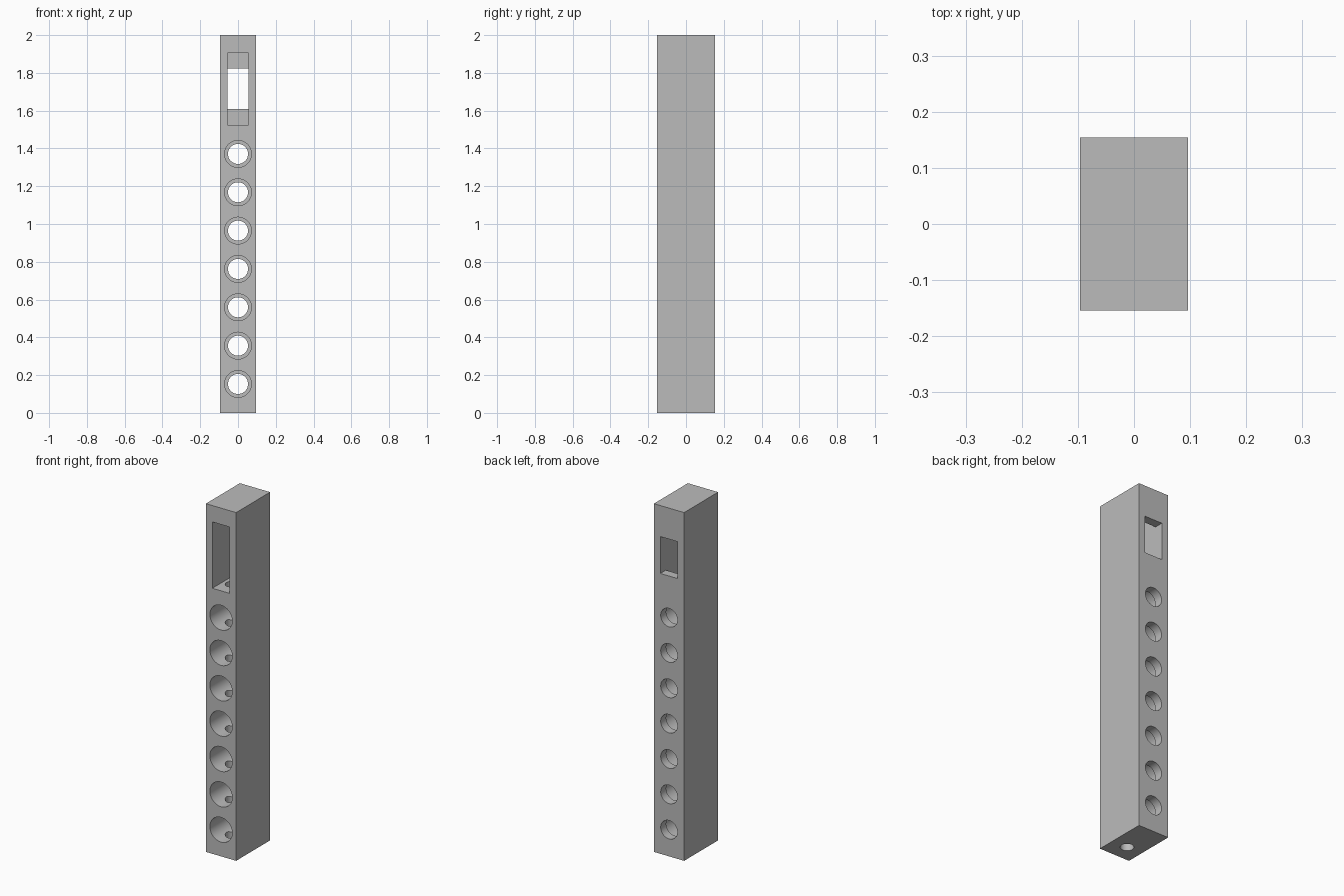
import bpy, math

cube = bpy.data.objects.get("Cube")
if cube:
    bpy.data.objects.remove(cube, do_unlink=True)

W, D, H = 0.192, 0.308, 2.0
STEP_Y = 0.104          # where the wide recesses narrow
FRONT, BACK = -0.3, 0.3


def box(name, x, y0, y1, z0, z1):
    bpy.ops.mesh.primitive_cube_add(size=1, location=(0, (y0 + y1) / 2, (z0 + z1) / 2))
    ob = bpy.context.object
    ob.name = name
    ob.scale = (x, y1 - y0, z1 - z0)
    bpy.ops.object.transform_apply(location=True, rotation=True, scale=True)
    return ob


def cylinder(r, length, loc, along_y=True):
    rot = (math.pi / 2, 0, 0) if along_y else (0, 0, 0)
    bpy.ops.mesh.primitive_cylinder_add(vertices=64, radius=r, depth=length,
                                        location=loc, rotation=rot)
    return bpy.context.object


# Solid bar
bar = box("drilled_bar", W, -D / 2, D / 2, 0, H)

# Stepped slot near the top
cutters = [box("slot_front", 0.11, FRONT, STEP_Y, 1.525, 1.906),
           box("slot_back", 0.11, 0, BACK, 1.61, 1.822)]

# Row of counterbored holes
for i in range(7):
    z = 0.153 + 0.203 * i
    cutters.append(cylinder(0.071, STEP_Y - FRONT, (0, (STEP_Y + FRONT) / 2, z)))
    cutters.append(cylinder(0.053, BACK, (0, BACK / 2, z)))

# Vertical bore from the base up into the slot
cutters.append(cylinder(0.035, 1.7, (0, -0.055, 0.75), along_y=False))

for c in cutters:
    mod = bar.modifiers.new("cut", "BOOLEAN")
    mod.operation = "DIFFERENCE"
    mod.solver = "EXACT"
    mod.object = c

bpy.ops.object.select_all(action="DESELECT")
bar.select_set(True)
bpy.context.view_layer.objects.active = bar
for mod in list(bar.modifiers):
    bpy.ops.object.modifier_apply(modifier=mod.name)
for c in cutters:
    bpy.data.objects.remove(c, do_unlink=True)

# Plain grey finish
grey = bpy.data.materials.new("plain_grey")
grey.use_nodes = True
colour = (0.5, 0.5, 0.5, 1)
grey.diffuse_color = colour
grey.node_tree.nodes["Principled BSDF"].inputs["Base Color"].default_value = colour
bar.data.materials.clear()
bar.data.materials.append(grey)
bpy.ops.object.shade_smooth_by_angle(angle=math.radians(30))
